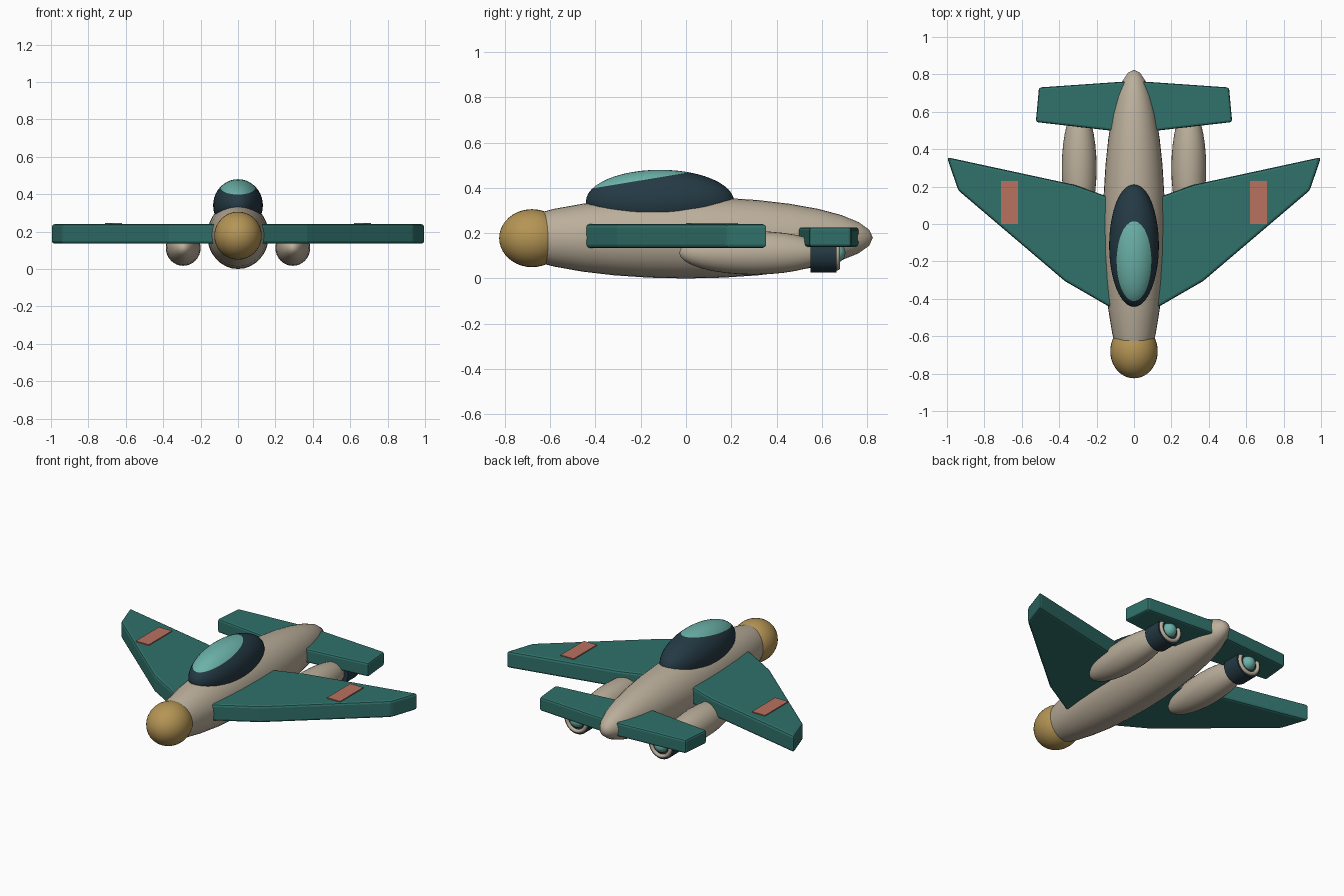
import bpy, bmesh, math
from mathutils import Matrix, Vector

cube = bpy.data.objects.get("Cube")
if cube:
    bpy.data.objects.remove(cube, do_unlink=True)


def material(name, rgb):
    m = bpy.data.materials.new(name)
    m.use_nodes = True
    m.diffuse_color = (*rgb, 1)
    m.node_tree.nodes["Principled BSDF"].inputs["Base Color"].default_value = (*rgb, 1)
    return m


CREAM = material("warm_cream", (0.50, 0.43, 0.33))
TEAL = material("deep_teal", (0.03, 0.165, 0.145))
GOLD = material("dull_gold", (0.46, 0.30, 0.09))
DARK = material("dark_slate", (0.018, 0.042, 0.058))
GLASS = material("pale_aqua", (0.15, 0.45, 0.40))
CORAL = material("coral", (0.48, 0.165, 0.115))


def finish(name, bm, mats, angle=None):
    bmesh.ops.recalc_face_normals(bm, faces=bm.faces[:])
    mesh = bpy.data.meshes.new(name)
    bm.to_mesh(mesh)
    bm.free()
    for m in mats:
        mesh.materials.append(m)
    ob = bpy.data.objects.new(name, mesh)
    bpy.context.collection.objects.link(ob)
    if angle:
        bpy.ops.object.select_all(action="DESELECT")
        ob.select_set(True)
        bpy.context.view_layer.objects.active = ob
        bpy.ops.object.shade_smooth_by_angle(angle=math.radians(angle))
    return ob


def along_y(centre, scale):
    """Matrix that lays the z axis of a primitive along y, then scales and places it."""
    return (Matrix.Translation(centre) @ Matrix.Diagonal((*scale, 1))
            @ Matrix.Rotation(math.pi / 2, 4, "X"))


def ellipsoid_mesh(centre, radii, segs, rings):
    bm = bmesh.new()
    bmesh.ops.create_uvsphere(bm, u_segments=segs, v_segments=rings, radius=1,
                              matrix=along_y(centre, radii))
    return bm


def ellipsoid(name, centre, radii, mat, segs=32, rings=16):
    return finish(name, ellipsoid_mesh(centre, radii, segs, rings), [mat], 60)


def slab(name, outline, z0, z1, side, mat, bevel):
    """Flat plate from a top outline, mirrored by side (+1 left, -1 right)."""
    bm = bmesh.new()
    face = bm.faces.new([bm.verts.new((side * x, y, z0)) for x, y in outline])
    ext = bmesh.ops.extrude_face_region(bm, geom=[face])
    top = [v for v in ext["geom"] if isinstance(v, bmesh.types.BMVert)]
    bmesh.ops.translate(bm, verts=top, vec=(0, 0, z1 - z0))
    ob = finish(name, bm, [mat])
    if bevel:
        mod = ob.modifiers.new("soft_edges", "BEVEL")
        mod.width = bevel
        mod.segments = 2
        mod.limit_method = "ANGLE"
    return ob


# Body and nose
ellipsoid("fuselage", (0, 0, 0.18), (0.165, 0.825, 0.18), CREAM)
ellipsoid("nose_ball", (0, -0.68, 0.178), (0.127, 0.145, 0.128), GOLD, 32, 20)

# Canopy, split by a tilted plane into frame and glass
bm = ellipsoid_mesh((0, -0.115, 0.34), (0.133, 0.327, 0.14), 40, 24)
point, normal = Vector((0, -0.43, 0.395)), Vector((0, -0.165, 1))
bmesh.ops.bisect_plane(bm, geom=bm.verts[:] + bm.edges[:] + bm.faces[:],
                       plane_co=point, plane_no=normal)
for f in bm.faces:
    f.material_index = int((f.calc_center_median() - point).dot(normal) > 0)
finish("canopy", bm, [DARK, GLASS], 60)

WING = [(0.09, -0.45), (0.14, -0.438), (0.37, -0.305), (0.94, 0.18), (1.0, 0.357),
        (0.32, 0.21), (0.165, 0.155), (0.09, 0.13)]
TAIL = [(0.0, 0.485), (0.525, 0.545), (0.508, 0.73), (0.0, 0.765)]
MARK = [(0.62, 0.0), (0.71, 0.0), (0.71, 0.23), (0.62, 0.23)]

for side, word in ((1, "left"), (-1, "right")):
    # Wing, tailplane and painted mark
    slab(word + "_wing", WING, 0.135, 0.24, side, TEAL, 0.014)
    slab(word + "_tailplane", TAIL, 0.14, 0.226, side, TEAL, 0.012)
    slab(word + "_wing_mark", MARK, 0.238, 0.246, side, CORAL, 0)

    # Engine pod
    x, z = side * 0.293, 0.113
    ellipsoid(word + "_engine_pod", (x, 0.3, z), (0.093, 0.33, 0.096), CREAM)

    # Exhaust: open-looking dark barrel
    bm = bmesh.new()
    bmesh.ops.create_cone(bm, cap_ends=True, segments=24, radius1=0.086, radius2=0.086,
                          depth=0.115, matrix=along_y((x, 0.608, z), (1, 1, 1)))
    finish(word + "_exhaust", bm, [DARK], 35)

    # Exhaust rim ring
    bpy.ops.mesh.primitive_torus_add(major_radius=0.066, minor_radius=0.012,
                                     major_segments=32, minor_segments=10,
                                     location=(x, 0.668, z), rotation=(math.pi / 2, 0, 0))
    rim = bpy.context.object
    rim.name = word + "_exhaust_rim"
    rim.data.materials.append(CREAM)
    bpy.ops.object.shade_smooth_by_angle(angle=math.radians(60))

    # Thruster glow
    ellipsoid(word + "_thruster_glow", (x, 0.66, z), (0.044, 0.044, 0.044), GLASS, 20, 12)
